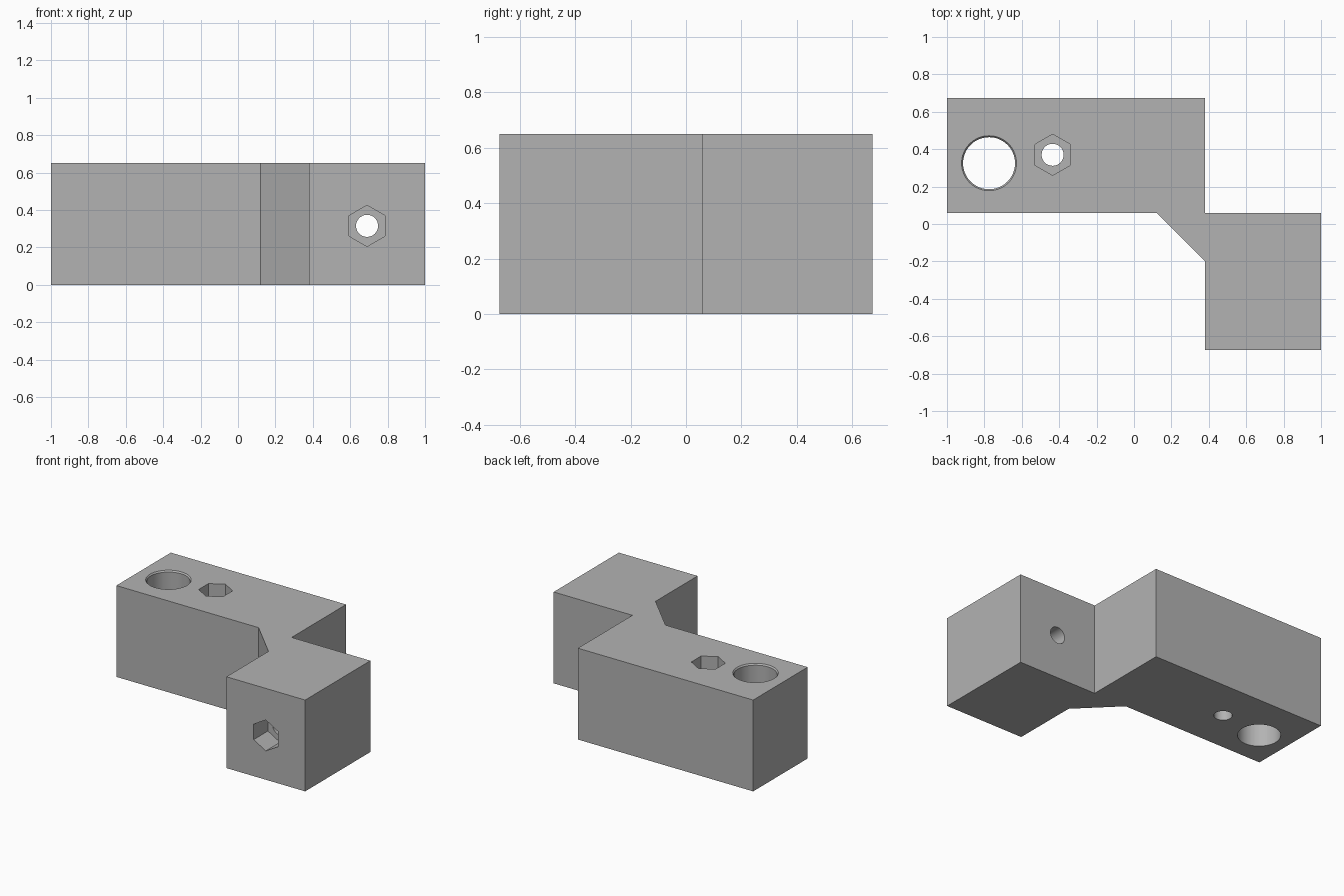
import bpy, bmesh, math
from mathutils import Matrix, Vector

cube = bpy.data.objects.get("Cube")
if cube:
    bpy.data.objects.remove(cube, do_unlink=True)

HEIGHT = 0.65
POCKET = 0.16  # depth of the nut pockets

grey = bpy.data.materials.new("plain grey")
grey.use_nodes = True
grey.diffuse_color = (0.45, 0.45, 0.45, 1)
grey.node_tree.nodes["Principled BSDF"].inputs["Base Color"].default_value = grey.diffuse_color


def make_object(name, bm):
    bmesh.ops.recalc_face_normals(bm, faces=bm.faces)
    mesh = bpy.data.meshes.new(name)
    bm.to_mesh(mesh)
    bm.free()
    mesh.materials.append(grey)
    obj = bpy.data.objects.new(name, mesh)
    bpy.context.collection.objects.link(obj)
    return obj


def cutter(name, sides, r_bottom, r_top, start, end):
    """Prism or cone frustum running from start to end."""
    start, end = Vector(start), Vector(end)
    axis = end - start
    bm = bmesh.new()
    turn = axis.to_track_quat('Z', 'Y').to_matrix().to_4x4()
    bmesh.ops.create_cone(bm, cap_ends=True, segments=sides, radius1=r_bottom,
                          radius2=r_top, depth=axis.length,
                          matrix=Matrix.Translation((start + end) / 2) @ turn)
    obj = make_object(name, bm)
    obj.hide_render = True
    return obj


# Stepped bracket body, extruded from its plan outline
outline = [(-1, 0.06), (0.12, 0.06), (0.38, -0.2), (0.38, -0.673), (1, -0.673),
           (1, 0.06), (0.38, 0.06), (0.38, 0.673), (-1, 0.673)]
bm = bmesh.new()
base = bm.faces.new([bm.verts.new((x, y, 0)) for x, y in outline])
top = bmesh.ops.extrude_face_region(bm, geom=[base])["geom"]
bmesh.ops.translate(bm, vec=(0, 0, HEIGHT),
                    verts=[v for v in top if isinstance(v, bmesh.types.BMVert)])
bracket = make_object("bracket_body", bm)

# Rod bore with a slight lead-in, and two bolt holes with hexagonal nut pockets
rx, ry = -0.775, 0.325
bx, by = -0.435, 0.37
fx, fz, front = 0.69, 0.315, -0.673
cutters = [
    cutter("rod_bore", 64, 0.139, 0.139, (rx, ry, -0.1), (rx, ry, HEIGHT + 0.1)),
    cutter("rod_lead_in", 64, 0.135, 0.155, (rx, ry, HEIGHT - 0.015), (rx, ry, HEIGHT + 0.01)),
    cutter("top_bolt_hole", 32, 0.059, 0.059, (bx, by, -0.1), (bx, by, HEIGHT + 0.1)),
    cutter("top_nut_pocket", 6, 0.11, 0.11, (bx, by, HEIGHT - POCKET), (bx, by, HEIGHT + 0.1)),
    cutter("front_bolt_hole", 32, 0.059, 0.059, (fx, front - 0.1, fz), (fx, 0.2, fz)),
    cutter("front_nut_pocket", 6, 0.11, 0.11, (fx, front - 0.1, fz), (fx, front + POCKET, fz)),
]
for c in cutters:
    mod = bracket.modifiers.new(c.name, 'BOOLEAN')
    mod.operation = 'DIFFERENCE'
    mod.solver = 'EXACT'
    mod.object = c

# Apply the cuts and drop the cutters
bpy.ops.object.select_all(action='DESELECT')
bracket.select_set(True)
bpy.context.view_layer.objects.active = bracket
for c in cutters:
    bpy.ops.object.modifier_apply(modifier=c.name)
for c in cutters:
    bpy.data.objects.remove(c, do_unlink=True)
bpy.ops.object.shade_smooth_by_angle(angle=math.radians(30))
